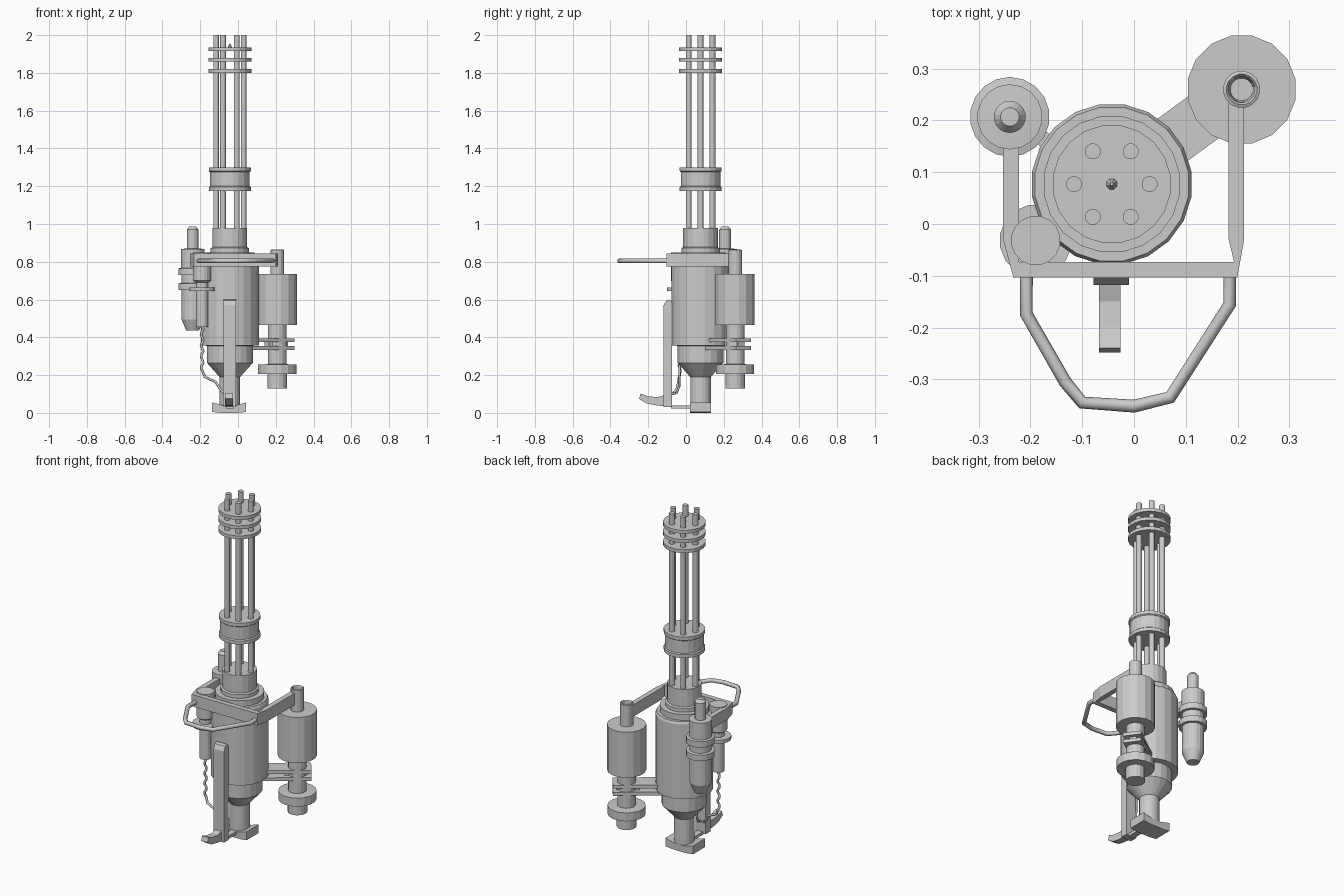
import bpy, bmesh, math
from mathutils import Vector

if "Cube" in bpy.data.objects:
    bpy.data.objects.remove(bpy.data.objects["Cube"])


def make(name, verts, faces):
    me = bpy.data.meshes.new(name)
    me.from_pydata(verts, [], faces)
    bm = bmesh.new()
    bm.from_mesh(me)
    bmesh.ops.recalc_face_normals(bm, faces=bm.faces)
    bm.to_mesh(me)
    bm.free()
    ob = bpy.data.objects.new(name, me)
    bpy.context.collection.objects.link(ob)
    return ob


def lathe(name, x, y, profile, n=16):
    """Capped solid of revolution; profile = (radius, z) pairs."""
    verts, faces = [], []
    for r, z in profile:
        for i in range(n):
            a = math.tau * (i + 0.5) / n
            verts.append((x + r * math.cos(a), y + r * math.sin(a), z))
    for k in range(len(profile) - 1):
        for i in range(n):
            j = (i + 1) % n
            faces.append((k*n + i, k*n + j, (k+1)*n + j, (k+1)*n + i))
    last = (len(profile) - 1) * n
    faces += [tuple(range(n)), tuple(range(last, last + n))]
    return make(name, verts, faces)


def prism(name, outline, lo, hi, axis):
    """Extrude a 2D outline along axis (0=x, 1=y, 2=z)."""
    n = len(outline)
    verts = []
    for d in (lo, hi):
        for p in outline:
            v = list(p)
            v.insert(axis, d)
            verts.append(v)
    faces = [tuple(range(n)), tuple(range(n, 2 * n))]
    faces += [(i, (i+1) % n, n + (i+1) % n, n + i) for i in range(n)]
    return make(name, verts, faces)


def box(name, x0, x1, y0, y1, z0, z1):
    return prism(name, [(x0, y0), (x1, y0), (x1, y1), (x0, y1)], z0, z1, 2)


def pipe(name, pts, r):
    cu = bpy.data.curves.new(name, 'CURVE')
    cu.dimensions = '3D'
    cu.bevel_depth, cu.bevel_resolution, cu.use_fill_caps = r, 2, True
    sp = cu.splines.new('POLY')
    sp.points.add(len(pts) - 1)
    for p, co in zip(sp.points, pts):
        p.co = (*co, 1)
    ob = bpy.data.objects.new(name, cu)
    bpy.context.collection.objects.link(ob)
    return ob


def plate_between(name, a, b, w, z0, z1):
    a, b = Vector(a), Vector(b)
    d = (b - a).normalized()
    s = Vector((-d.y, d.x)) * w / 2
    return prism(name, [tuple(p) for p in (a - s, b - s, b + s, a + s)], z0, z1, 2)


CX, CY = -0.043, 0.077   # main axis

# main housing: tail shaft, cone, collar, drum, stepped top
lathe("housing", CX, CY, [(.055, .03), (.055, .19), (.123, .265), (.123, .355),
      (.156, .358), (.156, .80), (.15, .815), (.133, .815), (.133, .85),
      (.103, .85), (.103, .872), (.093, .877), (.093, .98)], 20)

# rotating barrels
for i in range(6):
    a = math.tau * i / 6
    lathe(f"barrel_{i}", CX + .073 * math.cos(a), CY + .073 * math.sin(a),
          [(.0155, .95), (.0155, 2.0)], 12)

# barrel clamp and muzzle discs
lathe("barrel_clamp", CX, CY, [(.112, 1.175), (.112, 1.195), (.106, 1.2), (.106, 1.275),
      (.112, 1.28), (.112, 1.30)], 20)
for i, z in enumerate((1.81, 1.87, 1.925)):
    lathe(f"muzzle_disc_{i}", CX, CY, [(.115, z - .01), (.115, z + .01)], 20)
lathe("muzzle_pin", CX, CY, [(.012, 1.93), (.01, 1.94), (.003, 1.955)], 8)

# support frame around the housing
box("frame_front", -.234, .2, -.103, -.073, .775, .845)
prism("frame_right_arm", [(.2, -.1), (.213, -.03), (.213, .24), (.183, .24), (.183, -.03),
      (.195, -.08)], .775, .845, 2)
prism("frame_left_arm", [(-.234, -.1), (-.222, -.08), (-.222, .17), (-.253, .17),
      (-.253, -.03)], .775, .845, 2)

# carry handle loop
pipe("carry_handle", [(-.208, -.09, .805), (-.208, -.174, .805), (-.133, -.305, .805),
     (-.1, -.345, .805), (0, -.352, .805), (.07, -.335, .805), (.185, -.155, .805),
     (.185, -.09, .805)], .0125)

# right motor with hollow top tube
RX, RY = .208, .26
lathe("motor", RX, RY, [(.053, .13), (.053, .205), (.103, .205), (.103, .255), (.05, .258),
      (.05, .465), (.106, .465), (.106, .735), (.036, .735), (.036, .862), (.03, .865),
      (.026, .86), (.022, .79)], 16)
# two link plates joining motor and housing, with narrow webs between
d = (Vector((RX, RY)) - Vector((CX, CY))).normalized()
for i, z in enumerate((.343, .385)):
    plate_between(f"motor_link_{i}", (CX, CY), Vector((RX, RY)) + d * .075, .1, z - .01, z + .01)
plate_between("motor_link_web", Vector((RX, RY)) - d * .07, Vector((RX, RY)) + d * .055,
              .04, .345, .385)

# left canister with two bands
LX, LY = -.24, .207
lathe("canister", LX, LY, [(.034, .435), (.06, .495), (.06, .65), (.077, .65), (.077, .685),
      (.06, .688), (.06, .73), (.077, .73), (.077, .765), (.063, .768), (.063, .868),
      (.031, .87), (.031, .97), (.018, .987)], 18)
for i, z in enumerate((.667, .747)):
    plate_between(f"canister_strut_{i}", (LX, LY), (CX, CY), .03, z - .012, z + .012)

# small front cylinder, ring and cable
SX, SY = -.19, -.032
lathe("small_cylinder", SX, SY, [(.033, .455), (.033, .69), (.048, .70), (.048, .85)], 16)
lathe("small_cylinder_ring", SX, SY, [(.07, .645), (.07, .665)], 16)
wave = [(-.19 + .006 * math.sin(i * 1.6), -.034 + .004 * math.cos(i * 1.6), .46 - i * .015)
        for i in range(17)]
pipe("cable", wave + [(-.175, -.036, .19), (-.12, -.04, .165), (-.09, -.05, .12),
     (-.065, -.075, .10)], .007)

# rear grip: upright, curved foot, trigger and connecting bar
prism("grip_upright", [(-.118, .03), (-.073, .03), (-.073, .58), (-.085, .60), (-.105, .595),
      (-.118, .57)], -.078, -.01, 0)
prism("grip_foot", [(-.11, .035), (-.16, .04), (-.21, .05), (-.248, .075), (-.24, .102),
      (-.2, .088), (-.15, .083), (-.11, .095)], -.068, -.026, 0)
pipe("trigger_guard", [(-.045, -.075, .10), (-.045, -.05, .105), (-.045, -.036, .14),
     (-.045, -.034, .26)], .006)
box("grip_bar", -.06, -.025, -.08, .05, .022, .04)

# flared end clasp
prism("end_clasp", [(-.138, .005), (-.09, 0), (.0, 0), (.042, .005), (.042, .055), (-.01, .04),
      (-.08, .04), (-.138, .055)], .02, .132, 1)
